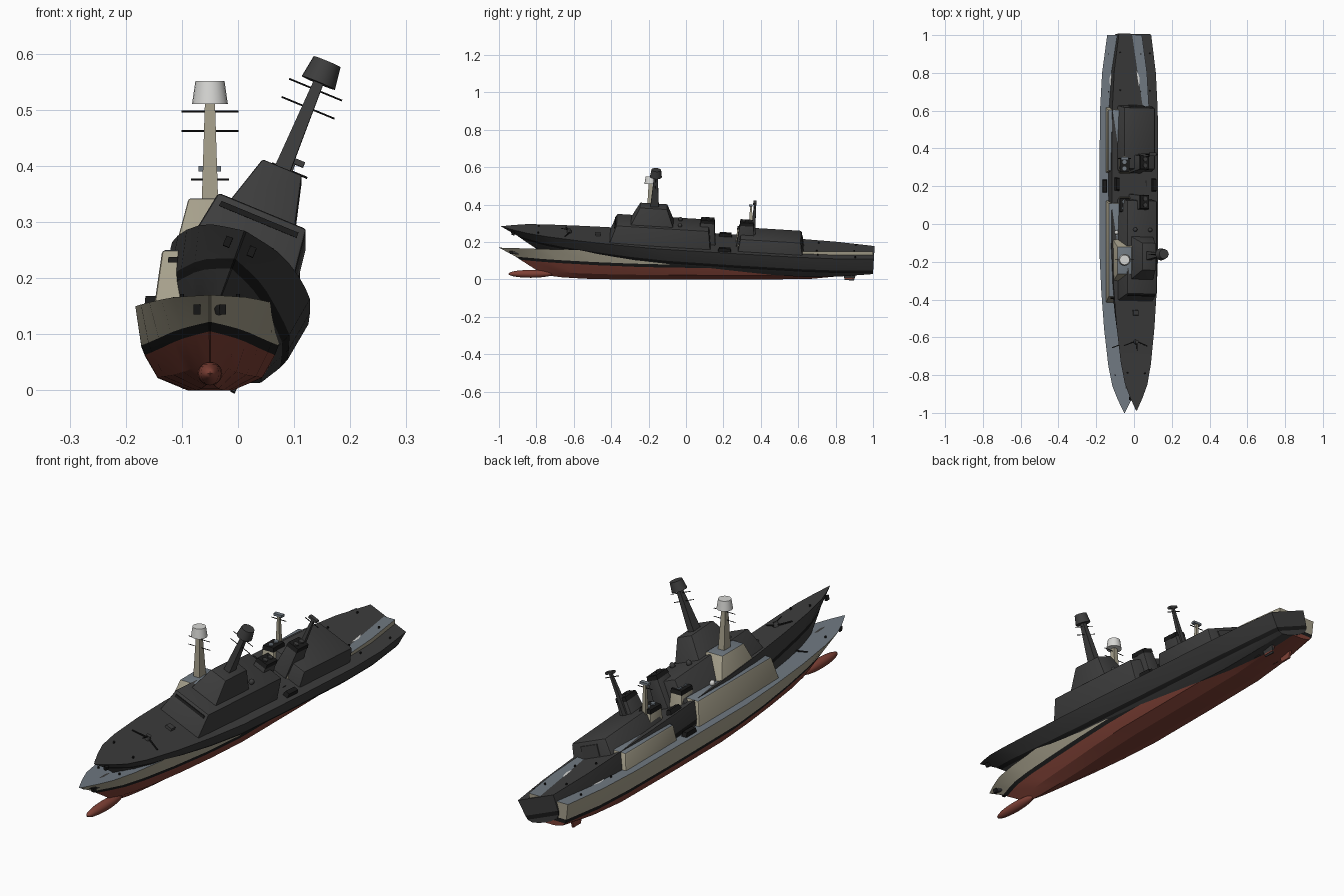
import bpy, bmesh, math
from mathutils import Matrix, Vector

if "Cube" in bpy.data.objects:
    bpy.data.objects.remove(bpy.data.objects["Cube"])


def material(name, rgb):
    m = bpy.data.materials.new(name)
    m.diffuse_color = (*rgb, 1)
    m.use_nodes = True
    m.node_tree.nodes["Principled BSDF"].inputs["Base Color"].default_value = m.diffuse_color
    return m


SAND = material("sand_paint", (0.38, 0.35, 0.26))
DECK = material("blue_grey_deck", (0.16, 0.19, 0.22))
RED = material("red_bottom", (0.21, 0.052, 0.036))
BLACK = material("black", (0.011, 0.011, 0.011))
DARK = material("charcoal", (0.047, 0.047, 0.047))
WHITE = material("white", (0.68, 0.68, 0.66))


def finish(bm, name, place, mats, angle=25):
    bmesh.ops.recalc_face_normals(bm, faces=bm.faces)
    me = bpy.data.meshes.new(name)
    bm.to_mesh(me)
    bm.free()
    for m in mats:
        me.materials.append(m)
    ob = bpy.data.objects.new(name, me)
    bpy.context.collection.objects.link(ob)
    ob.matrix_world = place
    bpy.ops.object.select_all(action='DESELECT')
    ob.select_set(True)
    bpy.context.view_layer.objects.active = ob
    bpy.ops.object.shade_smooth_by_angle(angle=math.radians(angle))
    return ob


def block(name, place, z0, z1, base, top, side, roof=None, x=0, bevel=0):
    """Tapered box; base and top are (half width, y front, y back)."""
    bm = bmesh.new()
    rings = []
    for z, (h, a, b) in ((z0, base), (z1, top)):
        rings.append([bm.verts.new((x + sx * h, y, z))
                      for sx, y in ((-1, a), (1, a), (1, b), (-1, b))])
    bm.faces.new(rings[0])
    bm.faces.new(rings[1])
    for i in range(4):
        j = (i + 1) % 4
        bm.faces.new((rings[0][i], rings[0][j], rings[1][j], rings[1][i]))
    if bevel:
        edges = [e for e in bm.edges if max(v.co.z for v in e.verts) > z1 - 1e-5]
        bmesh.ops.bevel(bm, geom=edges, offset=bevel, segments=2, affect='EDGES', profile=0.5)
    bmesh.ops.recalc_face_normals(bm, faces=bm.faces)
    for f in bm.faces:
        f.material_index = int(f.normal.z > 0.85)
    return finish(bm, name, place, [side, roof or side])


def rod(name, place, p, q, r0, r1, mat, sides=8):
    p, q = Vector(p), Vector(q)
    bm = bmesh.new()
    turn = (q - p).to_track_quat('Z', 'Y').to_matrix().to_4x4()
    bmesh.ops.create_cone(bm, cap_ends=True, segments=sides, radius1=r0, radius2=r1,
                          depth=(q - p).length, matrix=Matrix.Translation((p + q) / 2) @ turn)
    return finish(bm, name, place, [mat], 40)


def ball(name, place, loc, size, mat):
    bm = bmesh.new()
    bmesh.ops.create_uvsphere(bm, u_segments=16, v_segments=10, radius=1,
                              matrix=Matrix.Translation(loc) @ Matrix.Diagonal((*size, 1)))
    return finish(bm, name, place, [mat], 60)


# station: position, deck half width, fullness, keel z, paint line z, deck z
STATIONS = [(-1.0, 0.002, 0.0, 0.020, 0.105, 0.170), (-0.93, 0.036, 0.1, 0.012, 0.099, 0.168),
            (-0.86, 0.064, 0.22, 0.008, 0.093, 0.166), (-0.75, 0.086, 0.38, 0.003, 0.086, 0.162),
            (-0.56, 0.108, 0.6, 0.0, 0.076, 0.157), (-0.36, 0.123, 0.85, 0.0, 0.068, 0.153),
            (-0.15, 0.133, 1.0, 0.0, 0.063, 0.150), (0.25, 0.133, 1.0, 0.0, 0.061, 0.150),
            (0.6, 0.130, 1.0, 0.002, 0.061, 0.150), (0.8, 0.119, 1.0, 0.018, 0.062, 0.150),
            (1.0, 0.092, 1.0, 0.045, 0.066, 0.150)]
STEM = (-0.73, -0.80, -0.885, -0.91, -1.0)       # raked stem, keel to deck


def hull(name, place, side, bottom, deck):
    bm = bmesh.new()
    rings = []
    for s, w, f, zk, zp, zd in STATIONS:
        spread = (0.10 + 0.20 * f, 0.45 + 0.25 * f, 0.68 + 0.19 * f, 0.74 + 0.18 * f, 1)
        heights = (zk, zk + 0.36 * (zp - zk), zp, zp + 0.017, zd)
        half = [(w * k, 1 - (1 - s) * (1 - y0) / 2, z)
                for k, y0, z in zip(spread, STEM, heights)]
        pts = half[::-1] + [(-x, y, z) for x, y, z in half]
        rings.append([bm.verts.new(p) for p in pts])
    paint = [0, 1, 2, 2, 2, 2, 2, 1, 0, 3]         # side, stripe, bottom, deck
    for a, b in zip(rings, rings[1:]):
        for i in range(10):
            j = (i + 1) % 10
            bm.faces.new((a[i], a[j], b[j], b[i])).material_index = paint[i]
    for r in (rings[0], rings[-1]):                # stem and transom in bands
        for i in range(4):
            bm.faces.new((r[i], r[i + 1], r[8 - i], r[9 - i])).material_index = paint[i]
    return finish(bm, name, place, [side, BLACK, bottom, deck], 20)


def ship(tag, place, side, deck, bottom, light):
    n = tag + "_"
    hull(n + "hull", place, side, bottom, deck)
    ball(n + "sonar_bulb", place, (0, -0.83, 0.03), (0.022, 0.12, 0.021), bottom)
    for s in (-1, 1):
        block(n + "rudder", place, 0.002, 0.06, (0.004, 0.85, 0.90), (0.005, 0.84, 0.915),
              bottom, x=s * 0.045)
        rod(n + "propeller_shaft", place, (s * 0.045, 0.6, 0.025), (s * 0.045, 0.82, 0.022),
            0.005, 0.005, bottom)
        block(n + "anchor", place, 0.135, 0.153, (0.006, -0.94, -0.925), (0.006, -0.945, -0.925),
              BLACK, x=s * 0.023)

    # forward superstructure, bridge front window band, tower
    block(n + "forward_house", place, 0.14, 0.25, (0.101, -0.42, 0.125), (0.085, -0.385, 0.11),
          side, deck, bevel=0.006)
    block(n + "bridge_windows", place, 0.228, 0.238, (0.075, -0.396, -0.38),
          (0.074, -0.393, -0.38), BLACK)
    block(n + "tower", place, 0.245, 0.342, (0.064, -0.31, -0.08), (0.038, -0.265, -0.12),
          side, deck, bevel=0.004)

    # main mast with yards and radome
    block(n + "mast", place, 0.34, 0.512, (0.0145, -0.21, -0.165), (0.009, -0.2, -0.18), side)
    for z in (0.462, 0.497):
        rod(n + "yard", place, (-0.051, -0.19, z), (0.051, -0.19, z), 0.0016, 0.0016, BLACK, 6)
    rod(n + "radome", place, (0, -0.19, 0.51), (0, -0.19, 0.551), 0.032, 0.026, light, 20)
    for s in (-1, 1):
        ball(n + "satellite_dome", place, (s * 0.043, -0.045, 0.257), (0.011, 0.011, 0.013), light)

    # funnels with black caps and paired outlets
    for y in (0.10, 0.31):
        block(n + "funnel", place, 0.14, 0.272, (0.034, y - 0.05, y + 0.05),
              (0.026, y - 0.036, y + 0.038), side, deck, bevel=0.003)
        block(n + "funnel_cap", place, 0.268, 0.286, (0.027, y - 0.037, y + 0.039),
              (0.025, y - 0.034, y + 0.036), BLACK)
        for dy in (-0.016, 0.018):
            rod(n + "exhaust", place, (0, y + dy, 0.28), (0, y + dy, 0.291), 0.011, 0.011, deck, 10)

    # hangar with door
    block(n + "hangar", place, 0.14, 0.217, (0.101, 0.27, 0.62), (0.088, 0.28, 0.605),
          side, deck, bevel=0.008)
    block(n + "hangar_door", place, 0.153, 0.2, (0.042, 0.6, 0.6215), (0.042, 0.6, 0.613),
          BLACK if side is SAND else deck)

    # aft mast with crossbar and sensor boxes
    block(n + "aft_mast", place, 0.2, 0.392, (0.011, 0.335, 0.36), (0.005, 0.342, 0.353), side)
    rod(n + "aft_yard", place, (-0.034, 0.347, 0.376), (0.034, 0.347, 0.376), 0.002, 0.002, BLACK, 6)
    block(n + "aft_radar", place, 0.39, 0.4, (0.02, 0.338, 0.356), (0.02, 0.338, 0.356), deck)

    # deck fittings
    for s in (-1, 1):
        block(n + "raft_rack", place, 0.148, 0.168, (0.012, 0.165, 0.235), (0.01, 0.17, 0.23),
              BLACK, x=s * 0.105)
        rod(n + "breakwater", place, (0, -0.63, 0.163), (s * 0.066, -0.655, 0.163),
            0.004, 0.003, BLACK, 6)
        for y in (-0.8, 0.7, 0.9):
            rod(n + "bollard", place, (s * (0.05 if y < 0 else 0.085), y, 0.145),
                (s * (0.05 if y < 0 else 0.085), y, 0.172 if y < 0 else 0.157),
                0.004, 0.004, BLACK)
    rod(n + "gun_mount", place, (0, -0.635, 0.15), (0, -0.635, 0.178), 0.014, 0.01, side, 12)
    rod(n + "gun_barrel", place, (0, -0.635, 0.174), (0, -0.68, 0.18), 0.003, 0.002, BLACK)
    block(n + "hatch", place, 0.148, 0.166, (0.016, -0.495, -0.465), (0.014, -0.493, -0.467), deck)


upright = Matrix.Translation((-0.05, 0, 0))
heeled = (Matrix.Translation((-0.052, 0, 0.066)) @ Matrix.Rotation(math.radians(-3.5), 4, 'X')
          @ Matrix.Rotation(math.radians(22.5), 4, 'Y'))
ship("sand_ship", upright, SAND, DECK, RED, WHITE)
ship("dark_ship", heeled, DARK, DARK, DARK, DARK)

# landing circle on the aft deck
bm = bmesh.new()
ring = [[bm.verts.new((r * math.cos(i * math.pi / 16), 0.76 + r * math.sin(i * math.pi / 16), 0.152))
         for i in range(32)] for r in (0.07, 0.08)]
for i in range(32):
    j = (i + 1) % 32
    bm.faces.new((ring[0][i], ring[1][i], ring[1][j], ring[0][j]))
finish(bm, "landing_circle", upright, [WHITE])
